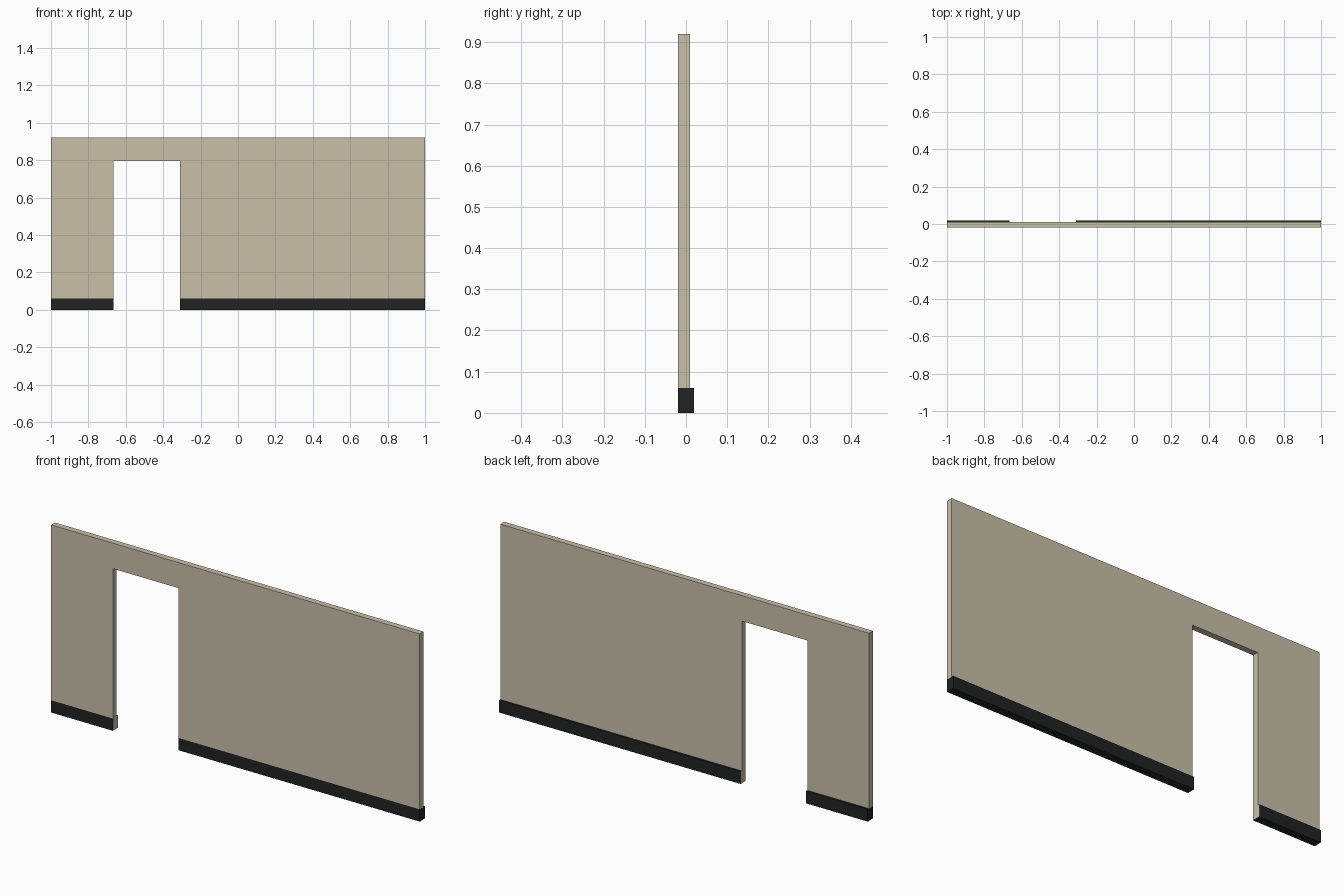
import bpy, bmesh

if "Cube" in bpy.data.objects:
    bpy.data.objects.remove(bpy.data.objects["Cube"])

def material(name, rgb):
    m = bpy.data.materials.new(name)
    m.diffuse_color = (*rgb, 1)
    m.use_nodes = True
    m.node_tree.nodes["Principled BSDF"].inputs["Base Color"].default_value = m.diffuse_color
    return m

BEIGE = material("beige plaster", (0.58, 0.53, 0.395))
BLACK = material("black baseboard", (0.015, 0.016, 0.016))

FRONT, BACK, LEDGE = -0.02, 0.01, 0.02
BASE, TOP = 0.06, 0.92
DOOR_L, DOOR_R, DOOR_TOP = -0.665, -0.31, 0.795

def finish(bm, name):
    bmesh.ops.recalc_face_normals(bm, faces=bm.faces[:])
    me = bpy.data.meshes.new(name)
    bm.to_mesh(me)
    bm.free()
    me.materials.append(BEIGE)
    me.materials.append(BLACK)
    ob = bpy.data.objects.new(name, me)
    bpy.context.collection.objects.link(ob)
    return ob

def extrude(points, offset):
    bm = bmesh.new()
    face = bm.faces.new([bm.verts.new(p) for p in points])
    res = bmesh.ops.extrude_face_region(bm, geom=[face], use_keep_orig=True)
    verts = [g for g in res["geom"] if isinstance(g, bmesh.types.BMVert)]
    bmesh.ops.translate(bm, verts=verts, vec=offset)
    bmesh.ops.recalc_face_normals(bm, faces=bm.faces[:])
    return bm

# Wall panel with door opening, open where it meets the baseboards
outline = [(-1, BASE), (DOOR_L, BASE), (DOOR_L, DOOR_TOP), (DOOR_R, DOOR_TOP),
           (DOOR_R, BASE), (1, BASE), (1, TOP), (-1, TOP)]
bm = extrude([(x, FRONT, z) for x, z in outline], (0, BACK - FRONT, 0))
hidden = [f for f in bm.faces if all(abs(v.co.z - BASE) < 1e-5 for v in f.verts)]
bmesh.ops.delete(bm, geom=hidden, context='FACES_ONLY')
finish(bm, "wall")

# Baseboards: flush in front, stepped out at the back
profile = [(FRONT, BASE), (FRONT, 0), (LEDGE, 0), (LEDGE, BASE), (BACK, BASE)]
for name, x0, x1 in (("left_baseboard", -1, DOOR_L), ("right_baseboard", DOOR_R, 1)):
    bm = extrude([(x0, y, z) for y, z in profile], (x1 - x0, 0, 0))
    inner = [f for f in bm.faces if f.normal.z > 0.9
             and f.calc_center_median().y < BACK - 0.001]
    bmesh.ops.delete(bm, geom=inner, context='FACES_ONLY')
    # Door jamb ends stay wall coloured, everything else is black
    for f in bm.faces:
        jamb = abs(f.normal.x) > 0.9 and abs(f.calc_center_median().x) < 0.9
        f.material_index = 0 if jamb else 1
    finish(bm, name)
